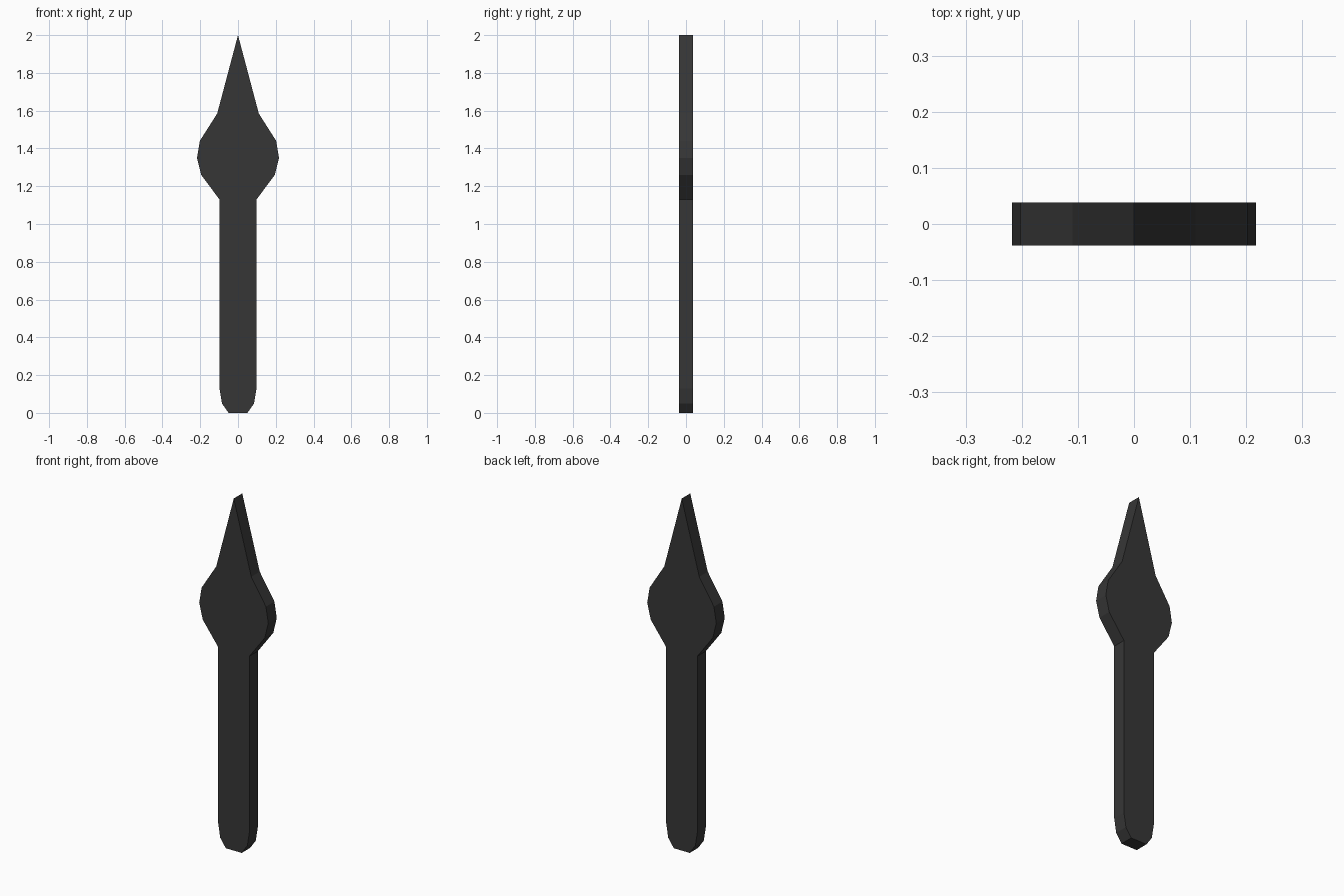
import bpy
import bmesh

cube = bpy.data.objects.get("Cube")
if cube:
    bpy.data.objects.remove(cube, do_unlink=True)

# Dark metal colour
metal = bpy.data.materials.new("dark_charcoal")
metal.use_nodes = True
colour = (0.037, 0.037, 0.037, 1)
metal.diffuse_color = colour
metal.node_tree.nodes["Principled BSDF"].inputs["Base Color"].default_value = colour

HALF_DEPTH = 0.038

# Right half of the outline, from the foot up to the point
half = [(0.05, 0), (0.085, 0.05), (0.098, 0.13), (0.098, 1.13), (0.195, 1.26),
        (0.217, 1.35), (0.202, 1.44), (0.11, 1.585)]
outline = half + [(0, 2)] + [(-x, z) for x, z in reversed(half)]

# Pointer hand: mirrored outline extruded front to back
bm = bmesh.new()
front = bm.faces.new([bm.verts.new((x, -HALF_DEPTH, z)) for x, z in outline])
result = bmesh.ops.extrude_face_region(bm, geom=[front], use_keep_orig=True)
back = [v for v in result["geom"] if isinstance(v, bmesh.types.BMVert)]
bmesh.ops.translate(bm, verts=back, vec=(0, 2 * HALF_DEPTH, 0))
bmesh.ops.recalc_face_normals(bm, faces=bm.faces)

mesh = bpy.data.meshes.new("pointer_hand")
bm.to_mesh(mesh)
bm.free()
mesh.materials.append(metal)
hand = bpy.data.objects.new("pointer_hand", mesh)
bpy.context.collection.objects.link(hand)
